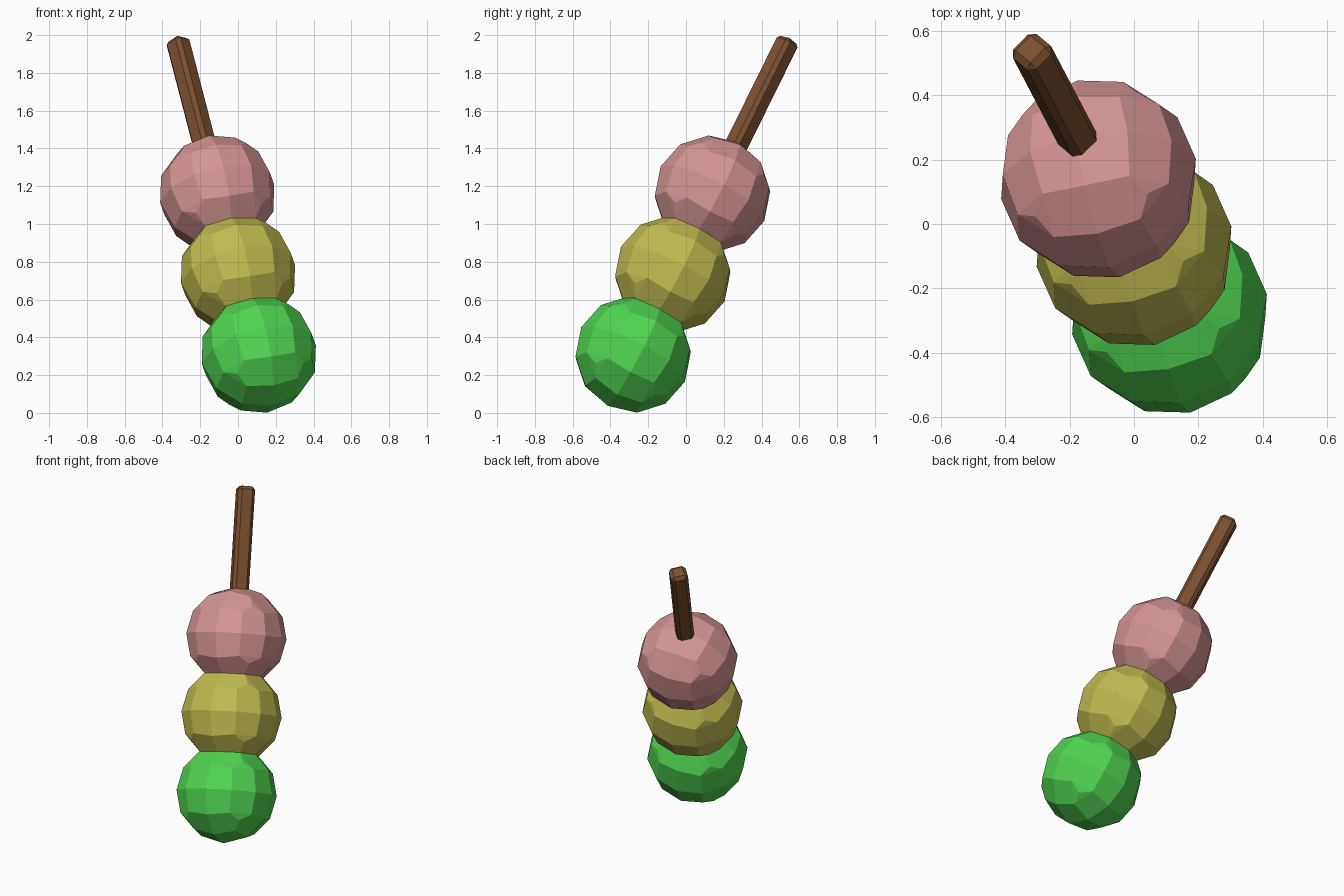
import bpy, bmesh
from math import radians
from mathutils import Matrix, Vector

if "Cube" in bpy.data.objects:
    bpy.data.objects.remove(bpy.data.objects["Cube"])

# Common leaning axis of the skewer
AXIS = Vector((-0.226, 0.431, 0.873)).normalized()
SIDE = Vector((-0.11, 0.88, -0.46))
SIDE = (SIDE - AXIS * SIDE.dot(AXIS)).normalized()
LEAN = Matrix((SIDE.cross(AXIS), SIDE, AXIS)).transposed().to_4x4()
MIDDLE = Vector((0, -0.07, 0.735))


def finish(bm, name, color, along):
    """Turn the bmesh into a flat-shaded coloured object placed on the axis."""
    bmesh.ops.recalc_face_normals(bm, faces=bm.faces[:])
    mesh = bpy.data.meshes.new(name)
    bm.to_mesh(mesh)
    bm.free()
    mat = bpy.data.materials.new(name + "_color")
    mat.diffuse_color = (*color, 1)
    mat.use_nodes = True
    mat.node_tree.nodes["Principled BSDF"].inputs["Base Color"].default_value = mat.diffuse_color
    mesh.materials.append(mat)
    obj = bpy.data.objects.new(name, mesh)
    bpy.context.collection.objects.link(obj)
    obj.matrix_world = Matrix.Translation(MIDDLE + AXIS * along) @ LEAN
    return obj


def ball(name, along, color, radius=0.312):
    """Low-poly ball: chamfered 2x2 cube pushed out to a sphere."""
    bm = bmesh.new()
    bmesh.ops.create_cube(bm, size=2)
    bmesh.ops.subdivide_edges(bm, edges=bm.edges[:], cuts=1, use_grid_fill=True)
    rims = [e for e in bm.edges if e.calc_face_angle(0) > 1]
    bmesh.ops.bevel(bm, geom=rims, offset=0.423, segments=1, affect='EDGES')
    corners = [f for f in bm.faces if len(f.verts) == 3]
    bmesh.ops.poke(bm, faces=corners)
    for v in bm.verts:
        v.co = v.co.normalized() * radius
    return finish(bm, name, color, along)


# Three dumplings
for name, along, color in (
    ("bottom_dumpling", -0.487, (0.08, 0.66, 0.08)),
    ("middle_dumpling", 0.0, (0.53, 0.50, 0.08)),
    ("top_dumpling", 0.487, (0.68, 0.30, 0.30)),
):
    ball(name, along, color)

# Stick: chamfered square bar through all dumplings
LOW, HIGH = -0.6, 1.42
bm = bmesh.new()
bmesh.ops.create_cube(bm, size=1)
bmesh.ops.scale(bm, vec=(0.106, 0.106, HIGH - LOW), verts=bm.verts[:])
bmesh.ops.bevel(bm, geom=bm.edges[:], offset=0.02, segments=1, affect='EDGES')
bmesh.ops.rotate(bm, matrix=Matrix.Rotation(radians(38), 3, 'Z'), verts=bm.verts[:])
finish(bm, "stick", (0.20, 0.08, 0.03), (LOW + HIGH) / 2)
